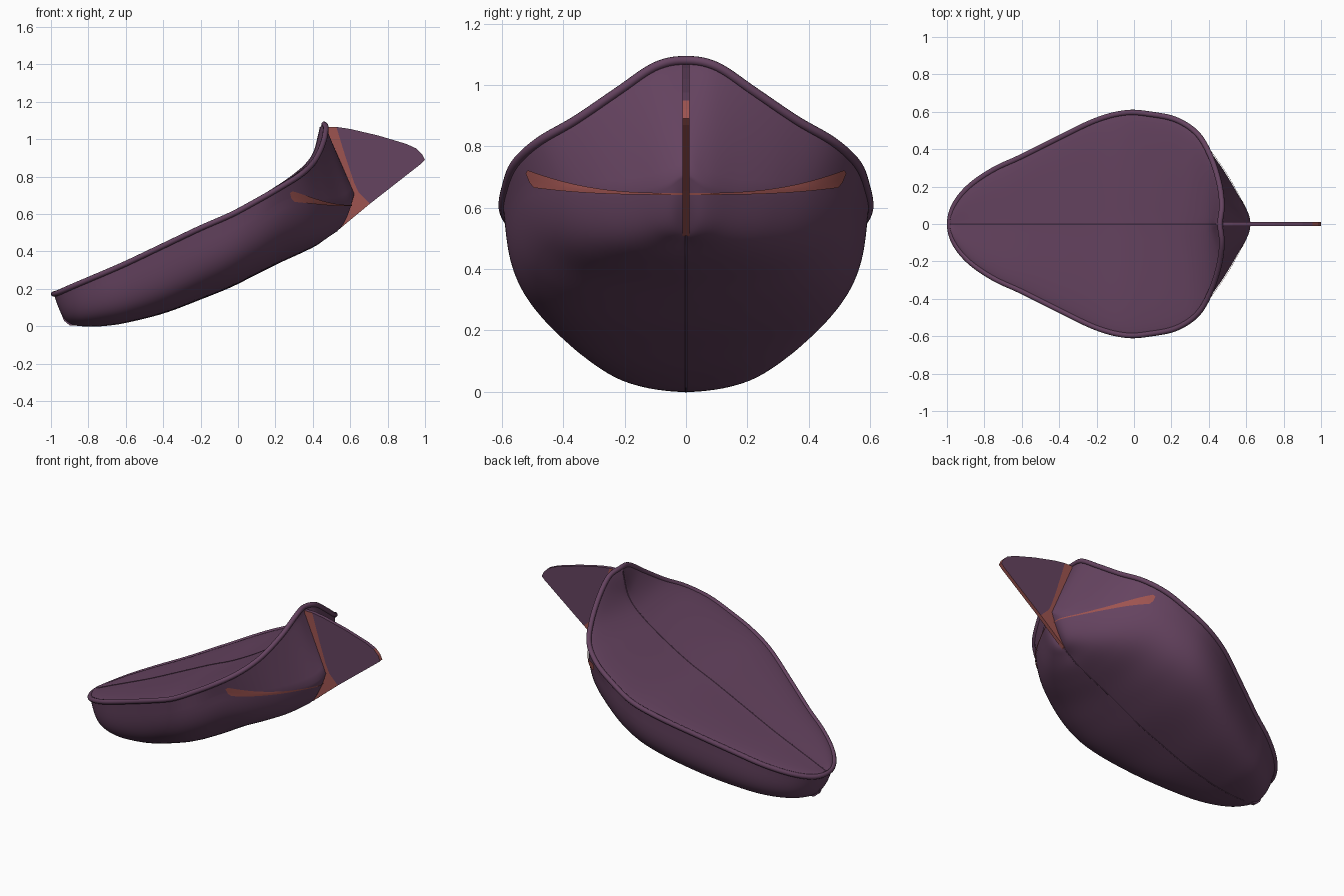
import bpy, bmesh, math
from mathutils import Vector

if "Cube" in bpy.data.objects:
    bpy.data.objects.remove(bpy.data.objects["Cube"])


def material(name, color):
    m = bpy.data.materials.new(name)
    m.use_nodes = True
    m.diffuse_color = (*color, 1)
    m.node_tree.nodes["Principled BSDF"].inputs["Base Color"].default_value = (*color, 1)
    return m


PURPLE = material("dusky purple", (0.13, 0.056, 0.116))
RED = material("brick red", (0.34, 0.087, 0.08))


# Stations run from bow to stern: rim, crease, belly control, keel, deck spine
def side(x, y, z, keel_x, keel_z):
    rim = Vector((x, y, z))
    belly = Vector((x * 0.65 + keel_x * 0.35, y * 0.93, keel_z))
    return [rim, rim.lerp(belly, 0.25), belly,
            Vector((keel_x, 0, keel_z)), Vector((x, 0, z + 0.012))]


def stern(rim, crease, belly, keel, spine):
    return [Vector(p) for p in (rim, crease, belly, (keel[0], 0, keel[1]),
                                (spine[0], 0, spine[1]))]


STATIONS = [
    side(-.985, 0, .173, -.82, 0),
    side(-.96, .1, .18, -.8, 0),
    side(-.88, .2, .215, -.77, 0),
    side(-.75, .29, .27, -.7, .005),
    side(-.6, .36, .335, -.6, .02),
    side(-.4, .46, .43, -.4, .07),
    side(-.2, .555, .525, -.2, .145),
    side(-.04, .595, .595, -.04, .21),
    side(.1, .585, .67, .1, .28),
    stern((.23, .555, .745), (.25, .525, .67), (.24, .5, .36), (.22, .34), (.21, .75)),
    stern((.34, .48, .815), (.37, .43, .67), (.36, .4, .41), (.33, .39), (.29, .805)),
    stern((.41, .36, .885), (.47, .3, .66), (.455, .28, .45), (.42, .435), (.36, .865)),
    stern((.455, .22, .98), (.555, .16, .66), (.53, .15, .49), (.48, .48), (.405, .93)),
    stern((.47, .1, 1.06), (.608, .065, .68), (.575, .065, .53), (.51, .5), (.43, 1.02)),
    stern((.46, 0, 1.08), (.622, 0, .71), (.595, 0, .62), (.53, .51), (.44, 1.065)),
]
LAST = len(STATIONS) - 1


def flip(p):
    return Vector((p.x, -p.y, p.z))


def row(i):
    if 0 <= i <= LAST:
        return STATIONS[i]
    return [flip(p) for p in STATIONS[-i if i < 0 else 2 * LAST - i]]


def station(s):
    """Smoothly blended station at a fractional index."""
    i = min(int(s), LAST - 1)
    f = s - i
    out = []
    for a, b, c, d in zip(row(i - 1), row(i), row(i + 1), row(i + 2)):
        out.append(b + 0.5 * f * (c - a + f * (2 * a - 5 * b + 4 * c - d
                                              + f * (3 * (b - c) + d - a))))
    return out


def hull_point(st, t):
    """Point on the section: keel (0), rounded belly, crease (0.7), rim (1)."""
    rim, crease, belly, keel, _ = st
    if t > 0.7:
        return crease.lerp(rim, (t - 0.7) / 0.3)
    u = t / 0.7
    a, b, c = (1 - u) ** 2, 2.8 * u * (1 - u), u * u
    return (keel * a + belly * b + crease * c) / (a + b + c)


def deck_point(st, u):
    """Point on the slightly crowned deck, from rim (0) to spine (1)."""
    p = st[0].lerp(st[4], u)
    p.z += 0.012 * math.sin(math.pi * math.sqrt(u))
    return p


def finish(bm, name, mats):
    bmesh.ops.recalc_face_normals(bm, faces=bm.faces)
    me = bpy.data.meshes.new(name)
    bm.to_mesh(me)
    bm.free()
    for m in mats:
        me.materials.append(m)
    ob = bpy.data.objects.new(name, me)
    bpy.context.collection.objects.link(ob)
    return ob


def smooth(ob, angle):
    bpy.ops.object.select_all(action="DESELECT")
    ob.select_set(True)
    bpy.context.view_layer.objects.active = ob
    bpy.ops.object.shade_smooth_by_angle(angle=math.radians(angle))


def mirrored_sheet(name, rows, mat):
    """Skin a grid of points on both sides of the centre plane."""
    bm = bmesh.new()
    for mirror in (False, True):
        grid = [[bm.verts.new(flip(p) if mirror else p) for p in r] for r in rows]
        for r, q in zip(grid, grid[1:]):
            for j in range(len(r) - 1):
                bm.faces.new((r[j], r[j + 1], q[j + 1], q[j]))
    bmesh.ops.remove_doubles(bm, verts=bm.verts, dist=0.0005)
    smooth(finish(bm, name, [mat]), 50)


# Hull with its deck
SPAN, RISE, DECK = 98, 30, 14
samples = [station(LAST * i / SPAN) for i in range(SPAN + 1)]
mirrored_sheet("hull", [[hull_point(st, j / RISE) for j in range(RISE + 1)]
                        + [deck_point(st, (k / DECK) ** 2) for k in range(1, DECK + 1)]
                        for st in samples], PURPLE)


# Red stripe along the stern crease, widening outwards
def at_height(st, z):
    low, high = 0, 1
    for _ in range(24):
        mid = (low + high) / 2
        if hull_point(st, mid).z < z:
            low = mid
        else:
            high = mid
    return low


stripe = []
for i in range(41):
    st = station(9.25 + (LAST - 9.25) * i / 40)
    spread = (hull_point(st, at_height(st, 0.68)).y / 0.5) ** 3
    middle, half = 0.645 + 0.05 * spread, 0.003 + 0.026 * spread
    if i == 0:
        half *= 0.5
    t0, t1 = at_height(st, middle - half), at_height(st, middle + half)
    out = Vector((0.8, 0.5 * min(1, st[1].y * 4), 0)) * 0.006
    stripe.append([hull_point(st, t0 + (t1 - t0) * j / 6) + out for j in range(7)])
mirrored_sheet("crease_stripe", stripe, RED)


# Rounded lip and fine centre lines
def tube(name, points, radius, cyclic=False):
    cu = bpy.data.curves.new(name, "CURVE")
    cu.dimensions = "3D"
    cu.bevel_depth = radius
    cu.bevel_resolution = 3
    sp = cu.splines.new("POLY")
    sp.points.add(len(points) - 1)
    for v, p in zip(sp.points, points):
        v.co = (*p, 1)
    sp.use_cyclic_u = cyclic
    cu.materials.append(PURPLE)
    bpy.context.collection.objects.link(bpy.data.objects.new(name, cu))


rim = [st[0] for st in samples]
tube("rim_lip", rim + [flip(p) for p in rim[-2:0:-1]], 0.015, True)
tube("deck_seam", [st[4] for st in samples], 0.003)
tube("keel_seam", [st[3] + Vector((0, 0, 0.002)) for st in samples], 0.004)


# Thin upright plates in the centre plane
def plate(name, outline, mats, second_material=lambda n: False, thickness=0.023):
    bm = bmesh.new()
    face = bm.faces.new([bm.verts.new((x, -thickness / 2, z)) for x, z in outline])
    new = bmesh.ops.extrude_face_region(bm, geom=[face])["geom"]
    bmesh.ops.translate(bm, vec=(0, thickness, 0),
                        verts=[v for v in new if isinstance(v, bmesh.types.BMVert)])
    ob = finish(bm, name, mats)
    for p in ob.data.polygons:
        p.material_index = int(second_material(p.normal))


# Tail fin with red lower and outer edges, red root with a purple top edge
inner_edge = [(.705, .655), (.645, .715), (.62, .77), (.58, .89), (.555, .97), (.526, 1.066)]
plate("tail_fin", [(.98, .87), (1, .89), (.985, .92), (.955, .95), (.9, .975),
                   (.75, 1.02), (.6, 1.055)] + inner_edge[::-1],
      [PURPLE, RED], lambda n: n.z < -0.3 or n.x > 0.6)
plate("fin_root", inner_edge + [(.47, 1.066), (.55, .7), (.5, .5), (.53, .51)],
      [RED, PURPLE], lambda n: n.z > 0.5)
plate("bow_keel", [(-.98, .17), (-.955, .09), (-.93, .03), (-.9, .005), (-.8, 0),
                   (-.8, .1)], [PURPLE])
